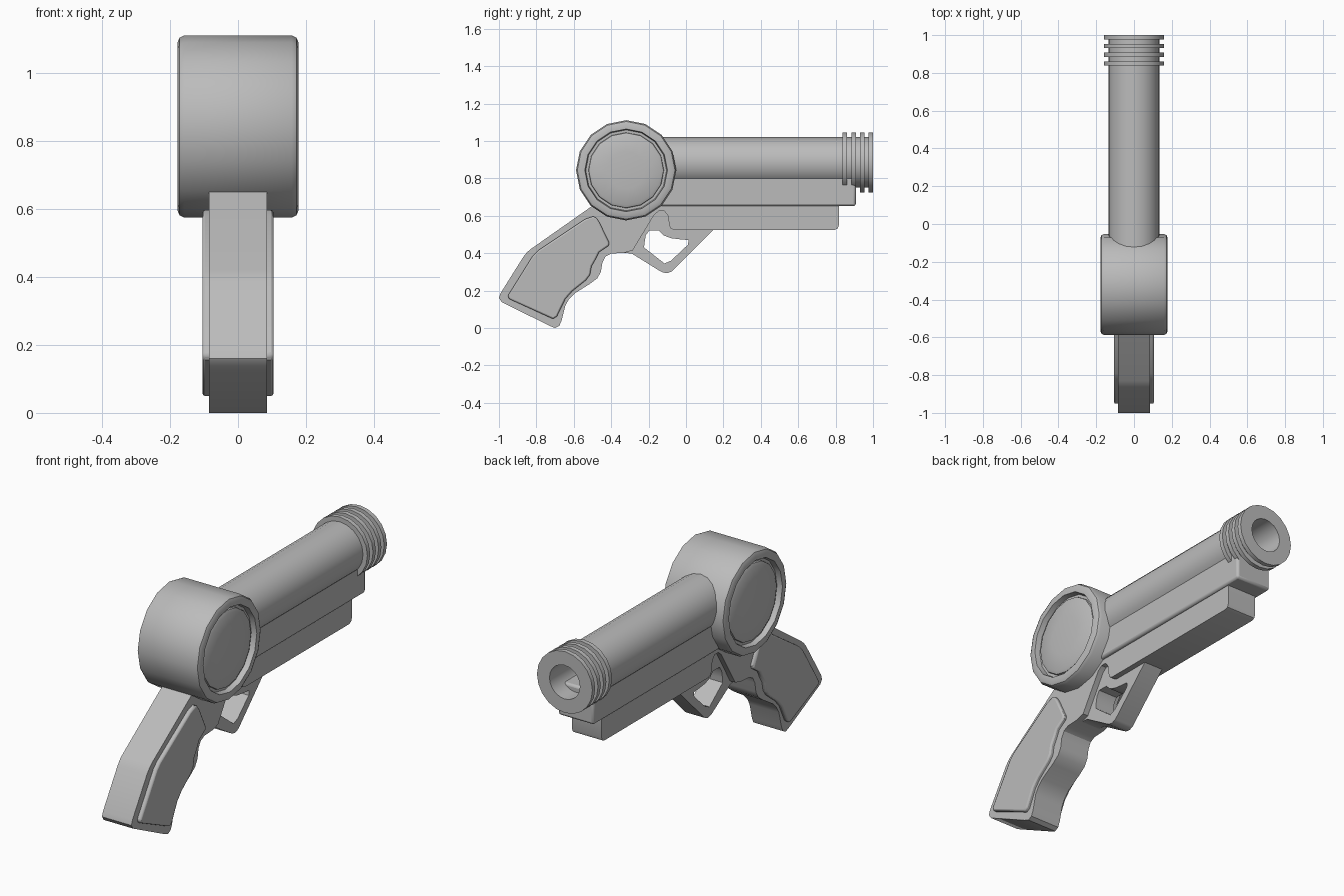
import bpy, bmesh, math
from mathutils import Vector

if "Cube" in bpy.data.objects:
    bpy.data.objects.remove(bpy.data.objects["Cube"])

grey = bpy.data.materials.new("plain grey")
grey.diffuse_color = (0.5, 0.5, 0.5, 1)
grey.use_nodes = True
grey.node_tree.nodes["Principled BSDF"].inputs["Base Color"].default_value = grey.diffuse_color


def finish(name, bm, bevel=0.0, segments=2):
    bmesh.ops.recalc_face_normals(bm, faces=bm.faces[:])
    me = bpy.data.meshes.new(name)
    bm.to_mesh(me)
    bm.free()
    me.materials.append(grey)
    me.shade_smooth()
    me.set_sharp_from_angle(angle=math.radians(32))
    ob = bpy.data.objects.new(name, me)
    bpy.context.collection.objects.link(ob)
    if bevel:
        m = ob.modifiers.new("Bevel", 'BEVEL')
        m.width = bevel
        m.segments = segments
        m.limit_method = 'ANGLE'
        m.angle_limit = math.radians(50)
    return ob


def lathe(name, profile, axis, centre, sides=16):
    """Revolve (position along axis, radius) points; radius 0 closes an end."""
    bm = bmesh.new()
    rings = []
    for a, r in profile:
        ring = []
        for i in range(1 if r == 0 else sides):
            t = 2 * math.pi * i / sides
            u, v = r * math.cos(t), r * math.sin(t)
            p = Vector((a, u, v)) if axis == 'X' else Vector((u, a, v))
            ring.append(bm.verts.new(p + Vector(centre)))
        rings.append(ring)
    for p, q in zip(rings, rings[1:]):
        for i in range(sides):
            j = (i + 1) % sides
            if len(p) == 1:
                bm.faces.new((p[0], q[i], q[j]))
            elif len(q) == 1:
                bm.faces.new((p[i], p[j], q[0]))
            else:
                bm.faces.new((p[i], p[j], q[j], q[i]))
    return finish(name, bm)


def plate(name, outline, x0, x1, hole=None, bevel=0.0):
    """Side outline in (y, z), extruded across x."""
    bm = bmesh.new()
    loops = [[bm.verts.new((x0, y, z)) for y, z in pts]
             for pts in (outline, hole) if pts]
    if hole:
        edges = [bm.edges.new((l[i], l[(i + 1) % len(l)]))
                 for l in loops for i in range(len(l))]
        bmesh.ops.triangle_fill(bm, edges=edges, use_beauty=True)
    else:
        bm.faces.new(loops[0])
    new = bmesh.ops.extrude_face_region(bm, geom=bm.faces[:], use_keep_orig=True)
    verts = [g for g in new["geom"] if isinstance(g, bmesh.types.BMVert)]
    bmesh.ops.translate(bm, verts=verts, vec=(x1 - x0, 0, 0))
    return finish(name, bm, bevel)


# Drum with a grooved, slightly domed cap on each side
half = [(0.177, 0), (0.174, 0.10), (0.167, 0.185), (0.160, 0.20), (0.150, 0.202),
        (0.150, 0.216), (0.178, 0.221), (0.178, 0.248), (0.172, 0.261), (0.158, 0.268)]
lathe("drum", half + [(-a, r) for a, r in reversed(half)], 'X', (0, -0.32, 0.843))

# Barrel with muzzle rings and a hollow bore
prof = [(-0.30, 0), (-0.30, 0.135)]
for y in (0.838, 0.885, 0.931, 0.977):
    prof += [(y, 0.135), (y, 0.16), (y + 0.023, 0.16)]
    if y < 0.97:
        prof.append((y + 0.023, 0.135))
prof += [(1.0, 0.088), (0.60, 0.088), (0.60, 0)]
lathe("barrel", prof, 'Y', (0, 0, 0.885), 20)

# Rail under the barrel
plate("barrel_rail", [(-0.30, 0.652), (0.908, 0.652), (0.908, 0.83), (-0.30, 0.83)],
      -0.102, 0.102, bevel=0.012)

# Frame: grip and lower block in one outline
frame = [(-0.505, 0.65), (-0.83, 0.422), (-0.85, 0.405), (-0.87, 0.38), (-0.992, 0.185),
         (-1.0, 0.16), (-0.985, 0.138), (-0.73, 0.012), (-0.70, 0.0), (-0.677, 0.012),
         (-0.665, 0.04), (-0.645, 0.12), (-0.625, 0.155), (-0.595, 0.185), (-0.515, 0.235),
         (-0.475, 0.265), (-0.455, 0.30), (-0.447, 0.35), (-0.43, 0.382), (-0.40, 0.398),
         (-0.33, 0.402), (-0.285, 0.415), (-0.17, 0.605), (-0.145, 0.625), (-0.115, 0.625),
         (-0.096, 0.60), (-0.09, 0.55), (-0.082, 0.532), (-0.065, 0.525), (0.795, 0.525),
         (0.811, 0.532), (0.817, 0.548), (0.817, 0.66), (-0.2, 0.66), (-0.2, 0.70),
         (-0.435, 0.70), (-0.435, 0.65)]
plate("frame", frame, -0.085, 0.085)

# Thin trigger guard with the trigger opening
guard = [(-0.33, 0.402), (-0.29, 0.398), (-0.145, 0.308), (-0.125, 0.297), (-0.10, 0.293),
         (-0.075, 0.303), (0.15, 0.527), (0.10, 0.56), (-0.08, 0.64), (-0.20, 0.64)]
opening = [(-0.224, 0.43), (-0.222, 0.455), (-0.215, 0.495), (-0.198, 0.52), (-0.145, 0.52),
           (-0.12, 0.495), (-0.08, 0.48), (-0.03, 0.474), (0.014, 0.47), (0.01, 0.445),
           (-0.08, 0.36), (-0.115, 0.345)]
plate("trigger_guard", guard, -0.055, 0.055, hole=opening)

# Raised grip panels on both sides
panel = [(-0.497, 0.597), (-0.478, 0.588), (-0.463, 0.565), (-0.41, 0.455), (-0.414, 0.44),
         (-0.465, 0.405), (-0.482, 0.37), (-0.505, 0.33), (-0.513, 0.285), (-0.535, 0.255),
         (-0.61, 0.195), (-0.645, 0.155), (-0.69, 0.062), (-0.71, 0.048), (-0.945, 0.155),
         (-0.953, 0.172), (-0.82, 0.385), (-0.79, 0.415), (-0.54, 0.582)]
for s, side in ((1, "right"), (-1, "left")):
    plate("grip_panel_" + side, panel, 0.07 * s, 0.105 * s, bevel=0.008)
